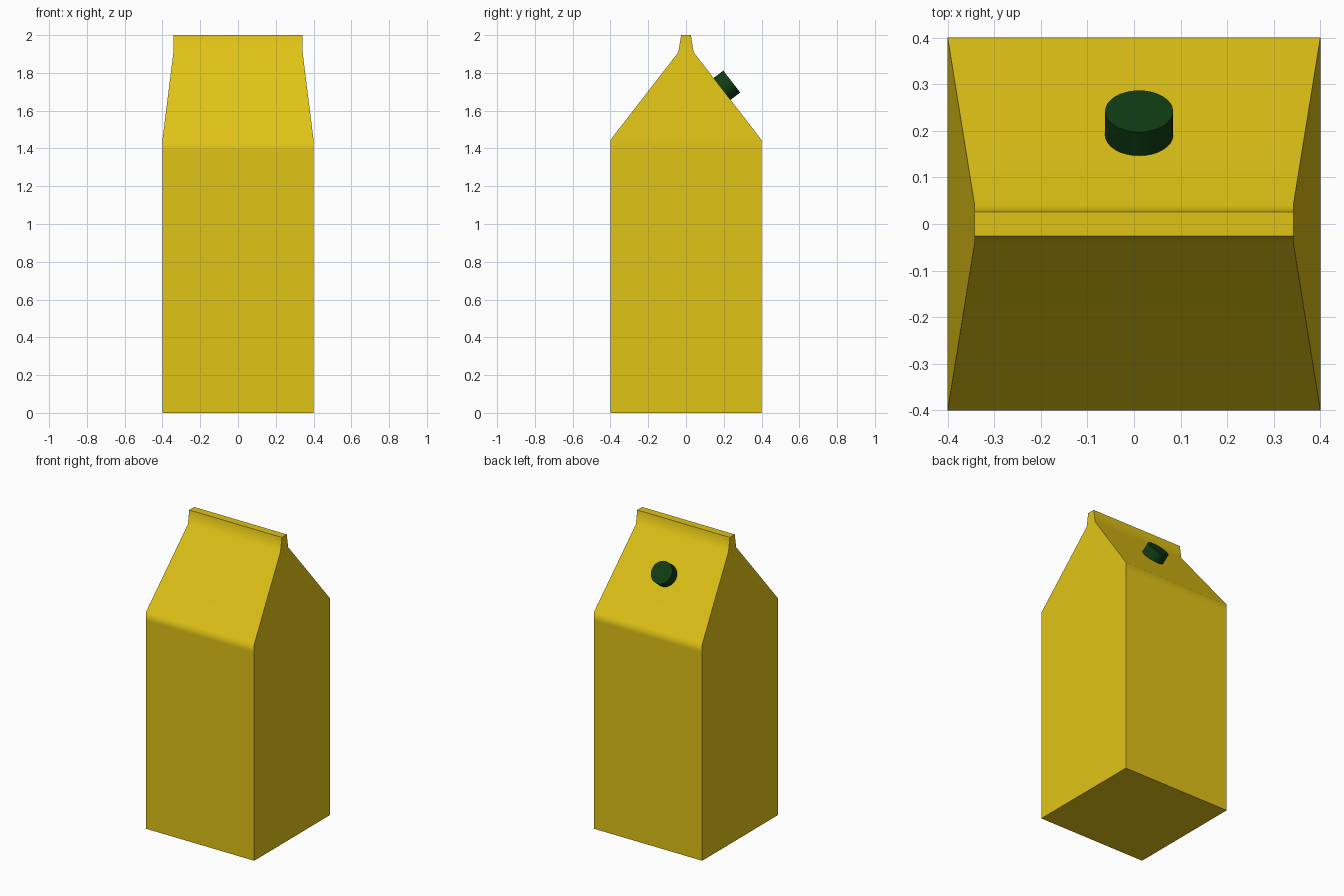
import bpy, bmesh, math
from mathutils import Matrix, Vector

if "Cube" in bpy.data.objects:
    bpy.data.objects.remove(bpy.data.objects["Cube"])


def material(name, rgb):
    mat = bpy.data.materials.new(name)
    mat.diffuse_color = (*rgb, 1)
    mat.use_nodes = True
    mat.node_tree.nodes["Principled BSDF"].inputs["Base Color"].default_value = mat.diffuse_color
    return mat


def finish(name, bm, mat, angle):
    bmesh.ops.recalc_face_normals(bm, faces=bm.faces)
    mesh = bpy.data.meshes.new(name)
    bm.to_mesh(mesh)
    bm.free()
    mesh.materials.append(mat)
    obj = bpy.data.objects.new(name, mesh)
    bpy.context.collection.objects.link(obj)
    bpy.ops.object.select_all(action='DESELECT')
    obj.select_set(True)
    bpy.context.view_layer.objects.active = obj
    bpy.ops.object.shade_smooth_by_angle(angle=math.radians(angle))
    return obj


yellow = material("yellow_card", (0.75, 0.55, 0.008))
green = material("dark_green", (0.005, 0.045, 0.006))

# Carton: rectangular rings (half width, half depth, height) joined upward
sections = [(0.40, 0.40, 0.0), (0.40, 0.40, 1.39), (0.40, 0.40, 1.445),
            (0.342, 0.04, 1.91), (0.342, 0.026, 2.0)]
bm = bmesh.new()
rings = [[bm.verts.new((sx * x, sy * y, z))
          for sx, sy in ((-1, -1), (1, -1), (1, 1), (-1, 1))]
         for x, y, z in sections]
for low, high in zip(rings, rings[1:]):
    for i in range(4):
        j = (i + 1) % 4
        bm.faces.new((low[i], low[j], high[j], high[i]))
bm.faces.new(rings[0][::-1])
bm.faces.new(rings[-1])
carton = finish("carton", bm, yellow, 45)
weighted = carton.modifiers.new("weighted_normals", 'WEIGHTED_NORMAL')
weighted.keep_sharp = True

# Screw cap: cylinder standing square to the back roof slope
slope = Vector((0, 0.465, 0.36)).normalized()
bm = bmesh.new()
bmesh.ops.create_cone(
    bm, cap_ends=True, segments=32, radius1=0.073, radius2=0.073, depth=0.066,
    matrix=Matrix.Translation((0.011, 0.216, 1.734))
    @ slope.to_track_quat('Z', 'Y').to_matrix().to_4x4())
finish("screw_cap", bm, green, 30)
